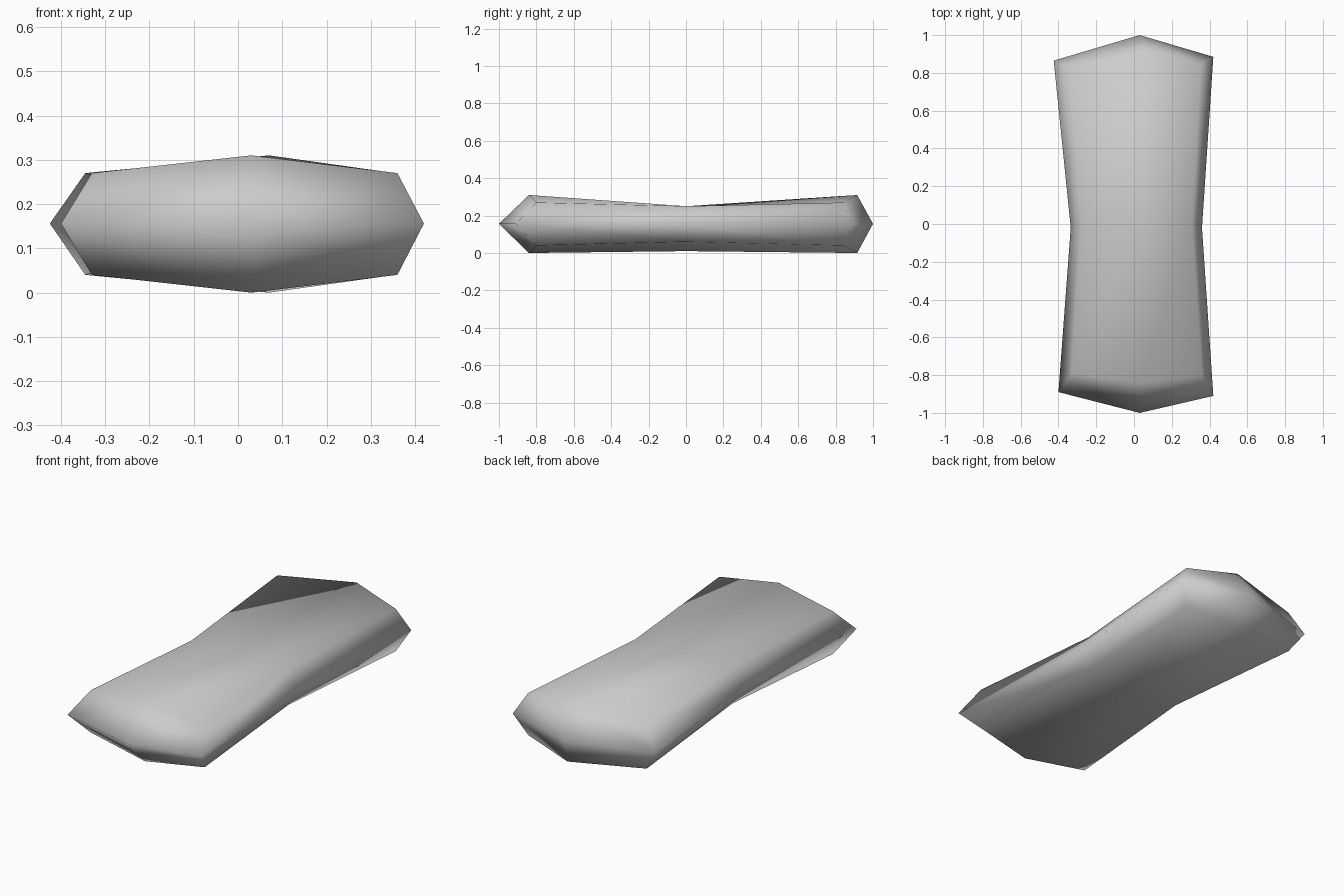
import bpy
import bmesh

cube = bpy.data.objects.get("Cube")
if cube:
    bpy.data.objects.remove(cube)

# Plain grey surface
grey = bpy.data.materials.new("plain grey")
grey.use_nodes = True
colour = (0.6, 0.6, 0.6, 1)
grey.diffuse_color = colour
grey.node_tree.nodes["Principled BSDF"].inputs["Base Color"].default_value = colour

# Cross-sections along the length, each listed as left edge, centre, right edge
MID_Z = 0.156
rims = [[(-0.40, -0.89), (0.03, -1.0), (0.42, -0.91)],
        [(-0.335, -0.02), None, (0.36, -0.02)],
        [(-0.425, 0.865), (0.03, 1.0), (0.42, 0.885)]]
tops = [[(-0.33, -0.79, 0.27), (0.03, -0.84, 0.31), (0.36, -0.80, 0.27)],
        [(-0.28, 0.0, 0.25), (0.03, 0.0, 0.242), (0.305, 0.0, 0.25)],
        [(-0.345, 0.83, 0.27), (0.07, 0.915, 0.31), (0.355, 0.845, 0.27)]]
# The underside follows the top, mirrored in height, with a fuller middle
bottom_z = [[0.04, 0.0, 0.04], [0.06, 0.01, 0.06], [0.04, 0.0, 0.04]]

bm = bmesh.new()
rim = [[bm.verts.new((*p, MID_Z)) if p else None for p in row] for row in rims]
top = [[bm.verts.new(p) for p in row] for row in tops]
bottom = [[bm.verts.new((p[0], p[1], z)) for p, z in zip(row, heights)]
          for row, heights in zip(tops, bottom_z)]

for sheet in (top, bottom):
    for a in range(2):
        for b in range(2):
            # Broad face
            bm.faces.new((sheet[a][b], sheet[a][b + 1],
                          sheet[a + 1][b + 1], sheet[a + 1][b]))
            # Pointed end bevel
            end = 2 * a
            bm.faces.new((rim[end][b], rim[end][b + 1],
                          sheet[end][b + 1], sheet[end][b]))
            # Long side bevel
            side = 2 * b
            bm.faces.new((rim[a][side], rim[a + 1][side],
                          sheet[a + 1][side], sheet[a][side]))

bmesh.ops.recalc_face_normals(bm, faces=bm.faces)
for face in bm.faces:
    face.smooth = True

mesh = bpy.data.meshes.new("waisted_slab")
bm.to_mesh(mesh)
bm.free()
mesh.materials.append(grey)
slab = bpy.data.objects.new("waisted_slab", mesh)
bpy.context.collection.objects.link(slab)
